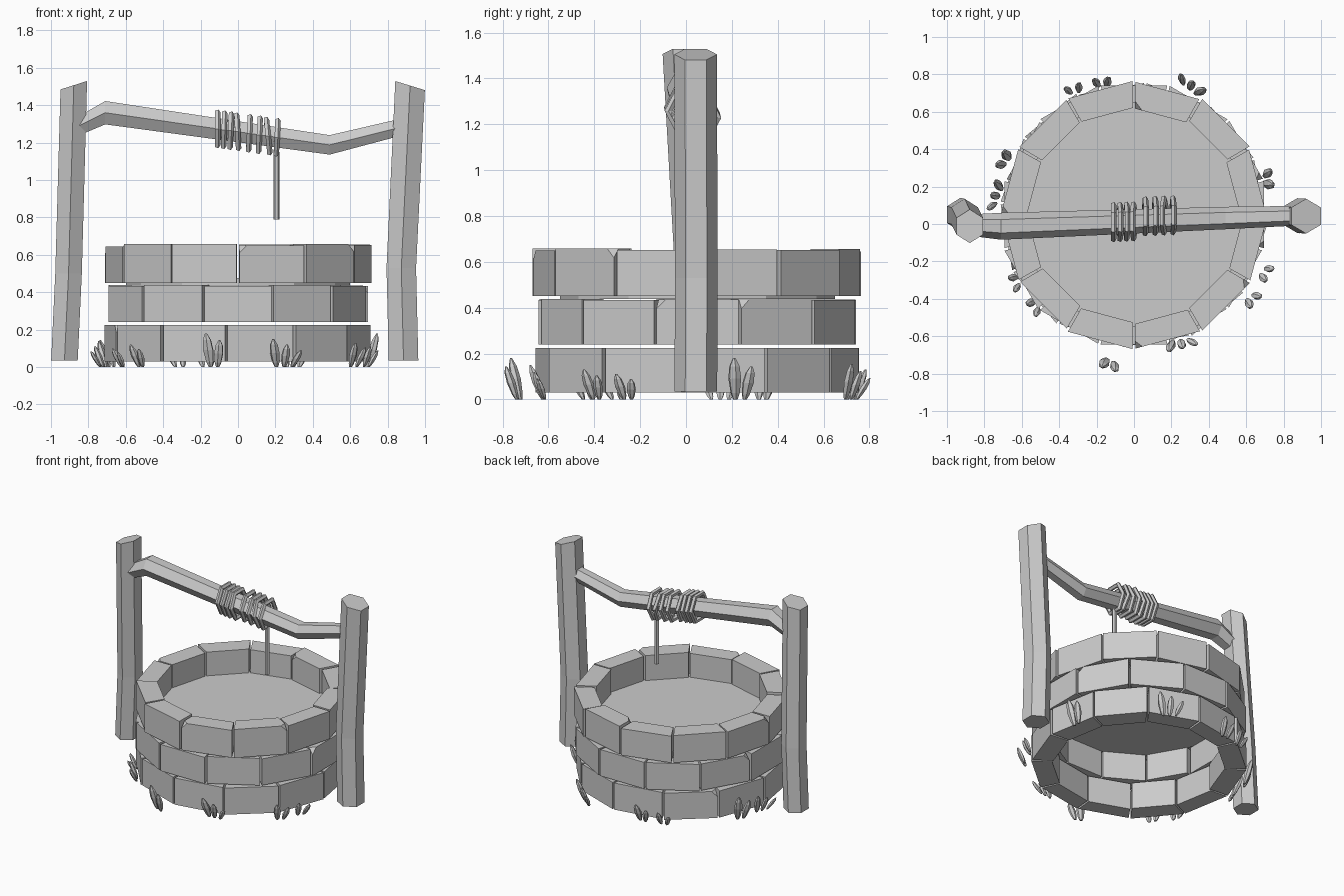
import bpy, bmesh, random
from math import sin, cos, pi, radians, atan2
from mathutils import Vector, Matrix

if "Cube" in bpy.data.objects:
    bpy.data.objects.remove(bpy.data.objects["Cube"])

random.seed(4)
WELL = Vector((0.0, 0.05, 0))


def finish(name, bm):
    bmesh.ops.recalc_face_normals(bm, faces=bm.faces)
    me = bpy.data.meshes.new(name)
    bm.to_mesh(me)
    bm.free()
    ob = bpy.data.objects.new(name, me)
    bpy.context.collection.objects.link(ob)
    return ob


def loft(bm, rings, closed=False):
    """Skin a list of point rings; cap the ends unless it closes on itself."""
    vs = [[bm.verts.new(p) for p in r] for r in rings]
    n = len(vs[0])
    pairs = list(zip(vs, vs[1:])) + ([(vs[-1], vs[0])] if closed else [])
    for a, b in pairs:
        for i in range(n):
            j = (i + 1) % n
            bm.faces.new((a[i], a[j], b[j], b[i]))
    if not closed:
        bm.faces.new(vs[0])
        bm.faces.new(vs[-1])


# stone rings: 12 blocks each, some with a chipped corner
def stone_course(name, z0, z1, offset, jitter):
    bm = bmesh.new()
    for k in range(12):
        a0 = radians(offset + 30 * k + 0.55)
        a1 = radians(offset + 30 * k + 29.45)
        r1 = 0.713 + random.uniform(-.008, .006)
        r0 = 0.578 + random.uniform(-.012, .012)
        t = z1 + random.uniform(-jitter, jitter)
        quad = [(r0, a0), (r1, a0), (r1, a1), (r0, a1)]
        rings = [[WELL + Vector((r * cos(a), r * sin(a), z)) for r, a in quad]
                 for z in (z0, t)]
        tmp = bmesh.new()
        loft(tmp, rings)
        if random.random() < 0.4:
            tmp.verts.ensure_lookup_table()
            bmesh.ops.bevel(tmp, geom=[tmp.verts[random.choice((4, 5, 6, 7))]],
                            offset=0.04, segments=1, affect='VERTICES')
        me = bpy.data.meshes.new("tmp")
        tmp.to_mesh(me)
        tmp.free()
        bm.from_mesh(me)
        bpy.data.meshes.remove(me)
    finish(name, bm)


stone_course("stone_course_bottom", 0.03, 0.225, 25, 0.0)
stone_course("stone_course_middle", 0.24, 0.435, 15, 0.003)
stone_course("stone_course_top", 0.45, 0.65, 0, 0.009)

# water surface inside the well
bm = bmesh.new()
loft(bm, [[WELL + Vector((0.6 * cos(i * pi / 6), 0.6 * sin(i * pi / 6), z))
           for i in range(12)] for z in (0.437, 0.475)])
finish("water", bm)


# hexagonal posts with a slight bend and slanted tops
def post(name, path, rx, ry, slant):
    bm = bmesh.new()
    rings = []
    for k, (x, y, z) in enumerate(path):
        s = slant if k == len(path) - 1 else 0
        rings.append([Vector((x + rx / .866 * cos(a), y + ry * sin(a), z + s * cos(a)))
                      for a in [pi / 6 + i * pi / 3 for i in range(6)]])
    loft(bm, rings)
    finish(name, bm)


post("left_post", [(-.928, .05, .035), (-.906, .045, .5), (-.878, -.012, 1.507)],
     .071, .09, .026)
post("right_post", [(.885, .043, .035), (.873, .045, .53), (.92, .042, 1.505)],
     .079, .093, -.028)

# crooked hexagonal beam
beam = [(-.9, -.005, 1.265, .055), (-.71, -.012, 1.36, .072),
        (.49, .032, 1.188, .06), (.9, .045, 1.29, .052)]
bm = bmesh.new()
loft(bm, [[Vector((x, y + r * cos(i * pi / 3), z + r * sin(i * pi / 3)))
           for i in range(6)] for x, y, z, r in beam])
finish("beam", bm)


# rope: hexagonal loops around the beam, plus the hanging end
def rope_loop(bm, x, tilt, yoff):
    c = Vector((x, .014 + .037 * x + yoff, 1.258 - .143 * x))
    rings = []
    for i in range(6):
        a = i * pi / 3
        out = Vector((0, cos(a), sin(a)))
        mid = c + out * 0.09 + Vector((tilt * sin(a), 0, .012 * sin(a)))
        rings.append([mid + out * (.018 * sin(b)) + Vector((.016 * cos(b), 0, 0))
                      for b in [k * pi / 2.5 for k in range(5)]])
    loft(bm, rings, closed=True)


bm = bmesh.new()
for x in (-.11, -.075, -.04, -.003):
    rope_loop(bm, x, random.uniform(-.012, .012), 0)
for x in (.06, .113, .16, .208):
    rope_loop(bm, x, random.uniform(-.012, .006), .025)
finish("rope_coil", bm)

bm = bmesh.new()
loft(bm, [[Vector((.206 + .017 * cos(i * pi / 3), .045 + .017 * sin(i * pi / 3), z))
           for i in range(6)] for z in (.79, 1.15)])
finish("hanging_rope", bm)


# leaf tufts around the base: x, y, height, number of leaves
tufts = [(-.32, .715, .10, 2), (-.17, .75, .13, 2), (.30, .73, .155, 3),
         (-.69, .34, .18, 2), (-.73, .15, .14, 3), (.71, .24, .18, 2),
         (-.63, -.31, .10, 2), (-.53, -.44, .12, 2), (.70, -.26, .11, 2),
         (.63, -.40, .13, 2), (.25, -.63, .15, 3), (-.13, -.745, .18, 2)]
profile = [(0, .35), (.15, .7), (.5, 1), (.8, .8), (1, .2)]
bm = bmesh.new()
for x, y, h, n in tufts:
    turn = Matrix.Rotation(atan2(y - .05, x), 3, 'Z')
    for k in range(n):
        side = k - (n - 1) / 2
        hk = h * (1, .8, .6)[k]
        w = .012 + .1 * hk
        rings = []
        for t, f in profile:
            c = Vector((.045 * t - .02 + .01 * k, side * (.04 + .035 * t), hk * t))
            rings.append([turn @ (c + Vector((.75 * w * f * cos(a), w * f * sin(a), 0)))
                          + Vector((x, y, 0)) for a in [i * pi / 3 for i in range(6)]])
        loft(bm, rings)
finish("leaf_tufts", bm)
